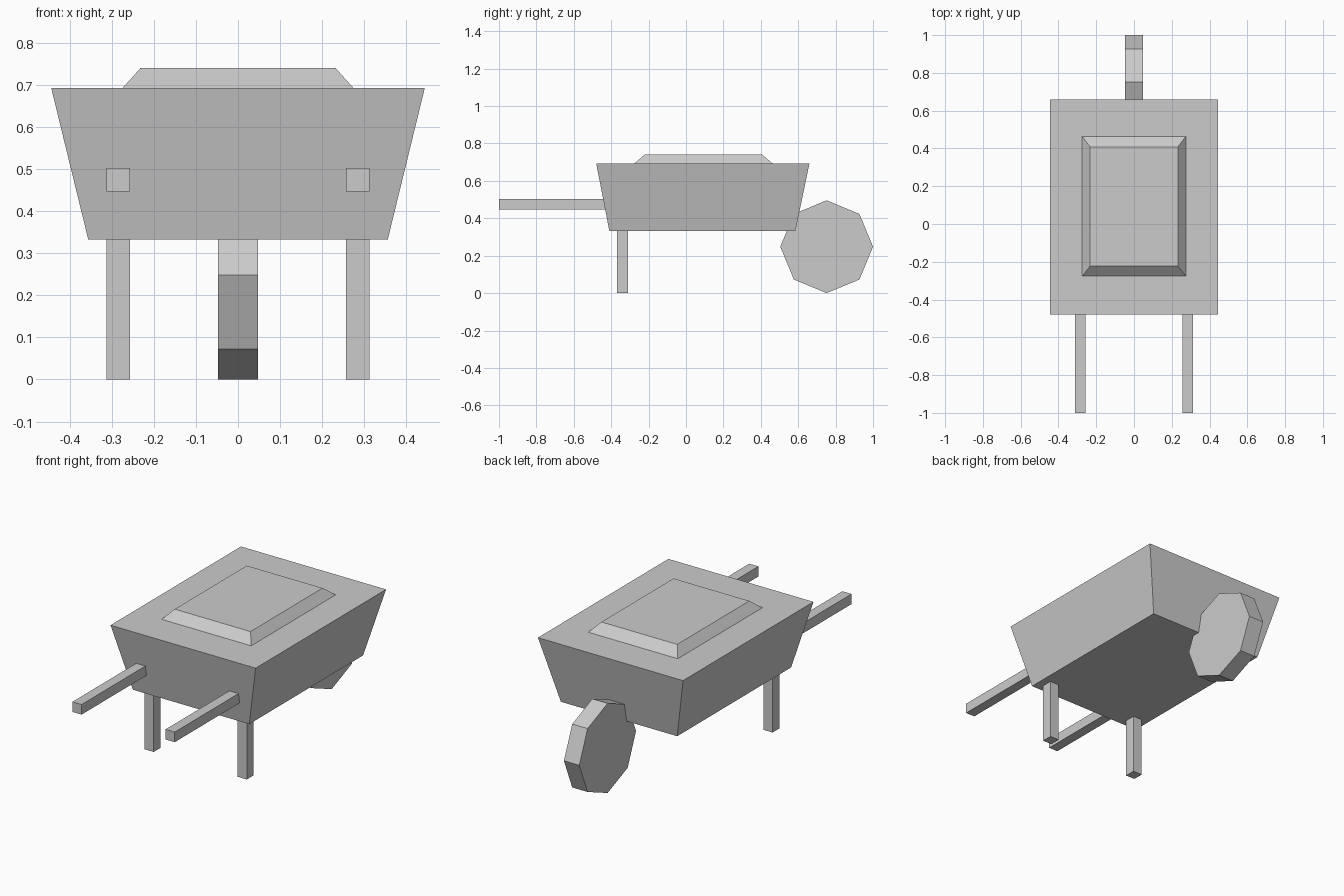
import bpy
import bmesh
from math import pi
from mathutils import Matrix

if "Cube" in bpy.data.objects:
    bpy.data.objects.remove(bpy.data.objects["Cube"], do_unlink=True)

# One plain grey for the whole model
grey = bpy.data.materials.new("light grey")
grey.use_nodes = True
grey.diffuse_color = (0.6, 0.6, 0.6, 1)
grey.node_tree.nodes["Principled BSDF"].inputs["Base Color"].default_value = (0.6, 0.6, 0.6, 1)


def finish(name, bm):
    bmesh.ops.recalc_face_normals(bm, faces=bm.faces)
    mesh = bpy.data.meshes.new(name)
    bm.to_mesh(mesh)
    bm.free()
    mesh.materials.append(grey)
    obj = bpy.data.objects.new(name, mesh)
    bpy.context.collection.objects.link(obj)
    return obj


def tapered_box(name, bottom, top):
    """Each level is (x_min, x_max, y_min, y_max, z)."""
    bm = bmesh.new()
    bmesh.ops.create_cube(bm, size=1)
    for v in bm.verts:
        x0, x1, y0, y1, z = top if v.co.z > 0 else bottom
        v.co = (x1 if v.co.x > 0 else x0, y1 if v.co.y > 0 else y0, z)
    return finish(name, bm)


# Flared tray and the bevelled load on it
tapered_box("tray", (-0.356, 0.356, -0.41, 0.585, 0.333),
            (-0.444, 0.444, -0.48, 0.66, 0.693))
tapered_box("load", (-0.274, 0.274, -0.276, 0.463, 0.693),
            (-0.232, 0.232, -0.222, 0.408, 0.74))

# Handles and legs on both sides
for side, x in (("left", 0.285), ("right", -0.285)):
    x0, x1 = x - 0.028, x + 0.028
    tapered_box(side + "_handle", (x0, x1, -1, -0.4, 0.447), (x0, x1, -1, -0.4, 0.503))
    tapered_box(side + "_leg", (x0, x1, -0.37, -0.31, 0), (x0, x1, -0.37, -0.31, 0.34))

# Eight-sided wheel with a corner at the top
bm = bmesh.new()
bmesh.ops.create_cone(bm, cap_ends=True, segments=8, radius1=0.248, radius2=0.248,
                      depth=0.094, matrix=Matrix.Rotation(pi / 2, 4, "Y"))
wheel = finish("wheel", bm)
wheel.location = (0, 0.752, 0.248)
